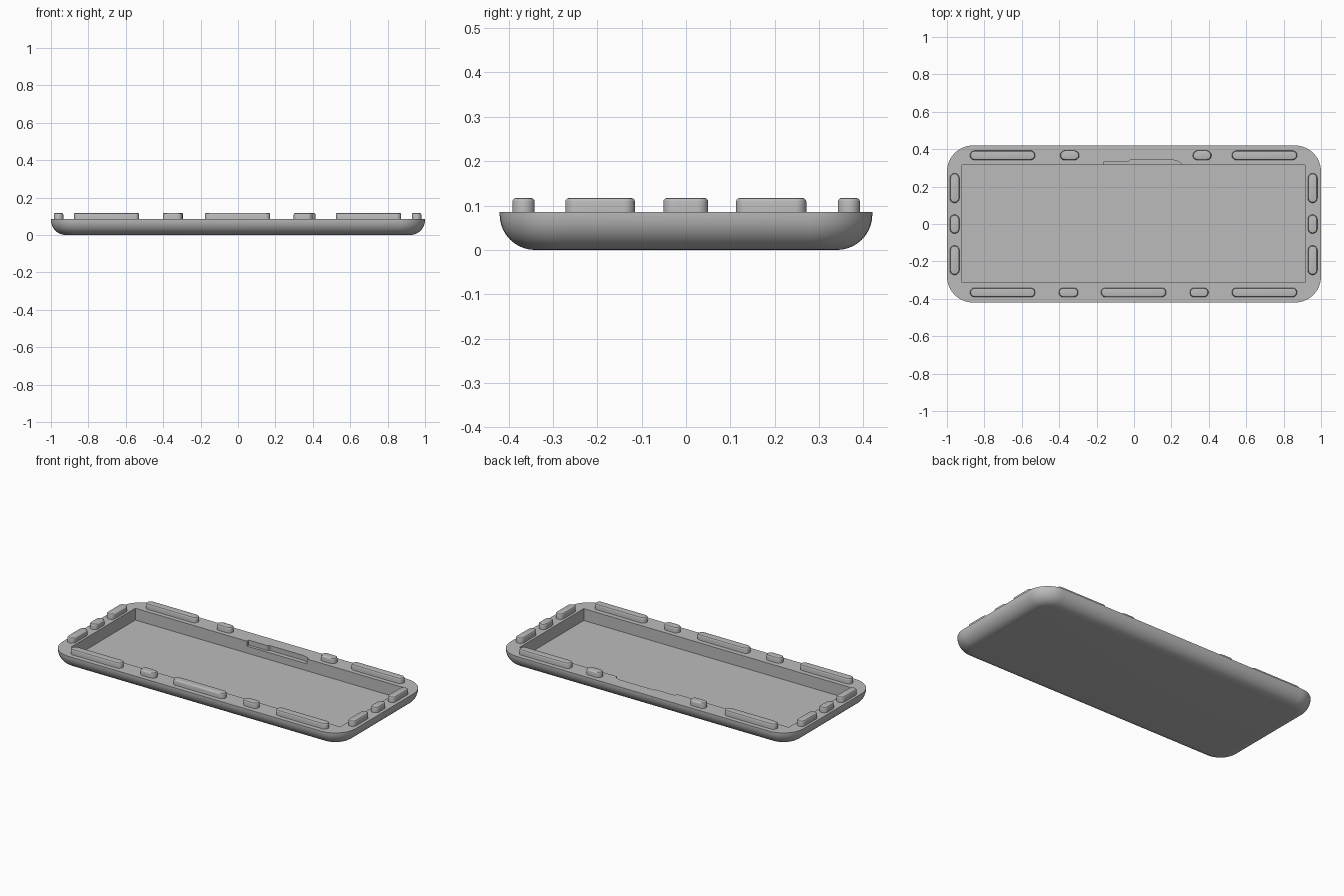
import bpy, bmesh, math

if "Cube" in bpy.data.objects:
    bpy.data.objects.remove(bpy.data.objects["Cube"])

grey = bpy.data.materials.new("plain grey")
grey.diffuse_color = (0.5, 0.5, 0.5, 1)
grey.use_nodes = True
grey.node_tree.nodes["Principled BSDF"].inputs["Base Color"].default_value = grey.diffuse_color


def rounded_outline(hx, hy, r, steps):
    """Counter-clockwise rounded rectangle centred on the origin."""
    pts = []
    for i, (sx, sy) in enumerate([(1, 1), (-1, 1), (-1, -1), (1, -1)]):
        for k in range(steps + 1):
            a = math.pi / 2 * (i + k / steps)
            pts.append((sx * (hx - r) + r * math.cos(a), sy * (hy - r) + r * math.sin(a)))
    return pts


def loft(name, rings, centre=(0, 0)):
    """Closed solid through a stack of (outline, z) rings."""
    bm = bmesh.new()
    loops = [[bm.verts.new((x + centre[0], y + centre[1], z)) for x, y in pts] for pts, z in rings]
    bm.faces.new(loops[0][::-1])
    bm.faces.new(loops[-1])
    for lo, hi in zip(loops, loops[1:]):
        for i in range(len(lo)):
            j = (i + 1) % len(lo)
            bm.faces.new((lo[i], lo[j], hi[j], hi[i]))
    bmesh.ops.remove_doubles(bm, verts=bm.verts, dist=1e-5)
    bmesh.ops.recalc_face_normals(bm, faces=bm.faces)
    mesh = bpy.data.meshes.new(name)
    bm.to_mesh(mesh)
    bm.free()
    mesh.materials.append(grey)
    obj = bpy.data.objects.new(name, mesh)
    bpy.context.collection.objects.link(obj)
    return obj


def smooth(obj):
    bpy.ops.object.select_all(action='DESELECT')
    obj.select_set(True)
    bpy.context.view_layer.objects.active = obj
    bpy.ops.object.shade_smooth_by_angle(angle=math.radians(30))


def cut(obj, cutter):
    mod = obj.modifiers.new(cutter.name, 'BOOLEAN')
    mod.operation, mod.solver, mod.object = 'DIFFERENCE', 'EXACT', cutter
    bpy.context.view_layer.objects.active = obj
    bpy.ops.object.modifier_apply(modifier=mod.name)
    bpy.data.objects.remove(cutter)


TOP, FILLET = 0.085, 0.08

# Tray body with a rounded underside
rings = []
for k in range(11):
    a = math.pi / 2 * k / 10
    inset = FILLET * (1 - math.sin(a))
    rings.append((rounded_outline(1 - inset, 0.42 - inset, 0.14 - inset, 10), FILLET * (1 - math.cos(a))))
rings.append((rounded_outline(1, 0.42, 0.14, 10), TOP))
tray = loft("tray", rings)

# Rectangular pocket
pocket = [(-0.92, -0.312), (0.915, -0.312), (0.915, 0.315), (-0.92, 0.315)]
cut(tray, loft("pocket_cutter", [(pocket, 0.012), (pocket, 0.2)]))

# Shallow stepped notch in the back rim
notch = [(-0.16, 0.28), (0.25, 0.28), (0.25, 0.327), (0.235, 0.335), (0.21, 0.342),
         (-0.02, 0.342), (-0.03, 0.333), (-0.16, 0.333)]
cut(tray, loft("notch_cutter", [(notch, 0.055), (notch, 0.2)]))
smooth(tray)


def peg(name, x0, x1, y0, y1):
    """Slot-shaped peg with a softly rounded top edge."""
    hx, hy, f, top = (x1 - x0) / 2, (y1 - y0) / 2, 0.008, 0.117
    r = min(hx, hy)
    stack = [(rounded_outline(hx, hy, r, 8), TOP - 0.005)]
    for k in range(4):
        a = math.pi / 2 * k / 3
        d = f * (1 - math.cos(a))
        stack.append((rounded_outline(hx - d, hy - d, r - d, 8), top - f + f * math.sin(a)))
    smooth(loft(name, stack, ((x0 + x1) / 2, (y0 + y1) / 2)))


# Pegs along the long rims
front = [(-0.877, -0.528), (-0.402, -0.298), (-0.177, 0.172), (0.298, 0.398), (0.523, 0.872)]
back = [(-0.877, -0.528), (-0.395, -0.293), (0.314, 0.414), (0.523, 0.872)]
for x0, x1 in front:
    peg("front_peg", x0, x1, -0.391, -0.341)
for x0, x1 in back:
    peg("back_peg", x0, x1, 0.342, 0.392)

# Pegs along the short rims
for y0, y1 in [(-0.272, -0.115), (-0.051, 0.05), (0.113, 0.271)]:
    peg("left_peg", -0.984, -0.934, y0, y1)
    peg("right_peg", 0.93, 0.98, y0, y1)
